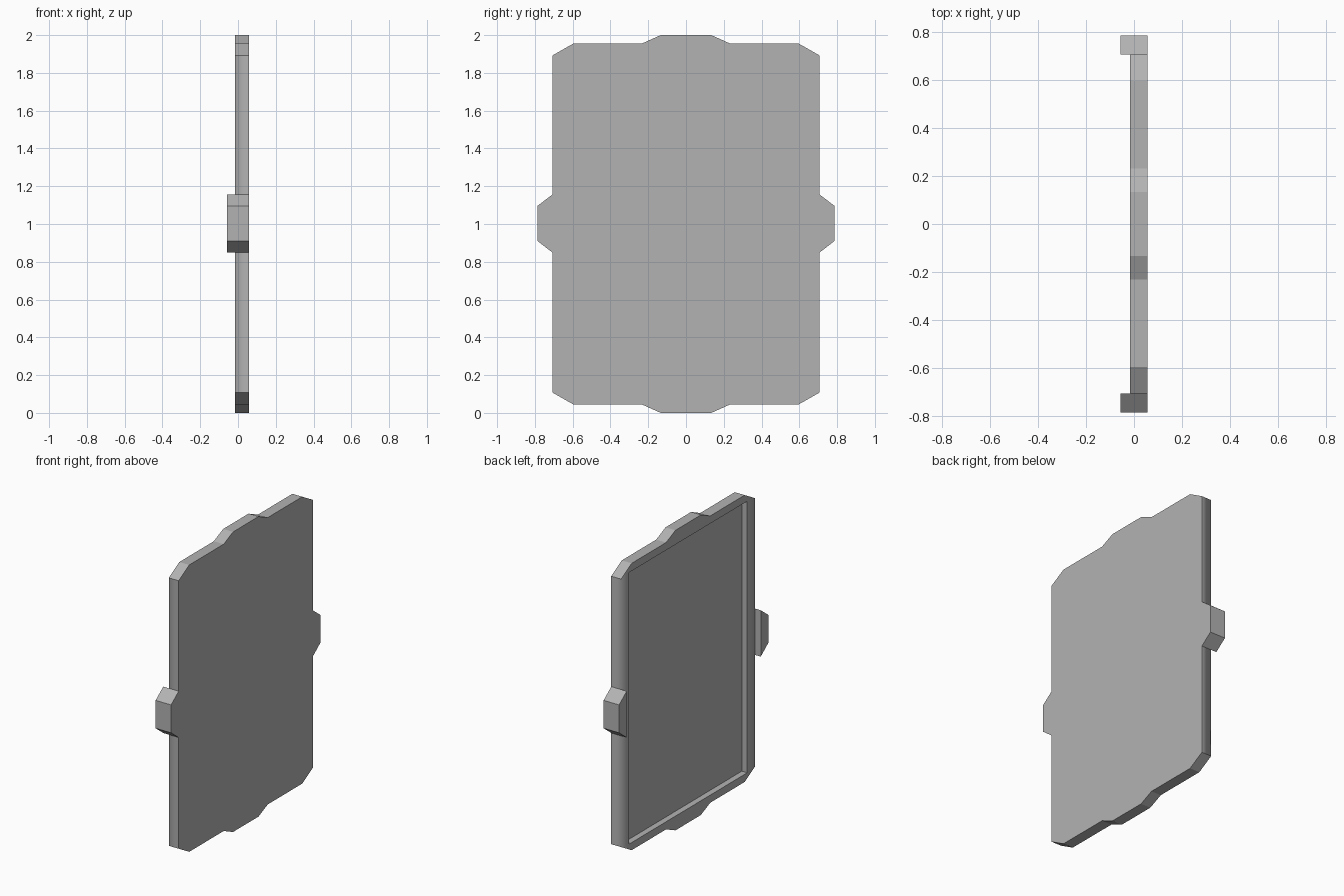
import bpy, bmesh

if "Cube" in bpy.data.objects:
    bpy.data.objects.remove(bpy.data.objects["Cube"])

FRONT, BACK, TAB_BACK = 0.057, -0.016, -0.057

# Dark grey finish
grey = bpy.data.materials.new("dark_grey")
grey.diffuse_color = (0.45, 0.45, 0.45, 1)
grey.use_nodes = True
grey.node_tree.nodes["Principled BSDF"].inputs["Base Color"].default_value = grey.diffuse_color


def prism(name, outline, x0, x1, soft_y=None):
    """Extrude a (y, z) outline along x; upright edges at x0, |y| = soft_y shade softly."""
    bm = bmesh.new()
    face = bm.faces.new([bm.verts.new((x0, y, z)) for y, z in outline])
    ext = bmesh.ops.extrude_face_region(bm, geom=[face])
    verts = [g for g in ext["geom"] if isinstance(g, bmesh.types.BMVert)]
    bmesh.ops.translate(bm, verts=verts, vec=(x1 - x0, 0, 0))
    bmesh.ops.recalc_face_normals(bm, faces=bm.faces)
    if soft_y:
        for f in bm.faces:
            f.smooth = True
        for e in bm.edges:
            e.smooth = all(abs(v.co.x - x0) < 1e-4 and abs(abs(v.co.y) - soft_y) < 1e-4
                           for v in e.verts)
    mesh = bpy.data.meshes.new(name)
    bm.to_mesh(mesh)
    bm.free()
    mesh.materials.append(grey)
    obj = bpy.data.objects.new(name, mesh)
    bpy.context.collection.objects.link(obj)
    return obj


# Panel: quarter outline mirrored to all four corners
quarter = [(0.706, 0.893), (0.595, 0.956), (0.232, 0.956), (0.134, 1.0)]
upper = quarter + [(-y, z) for y, z in reversed(quarter)]
outline = [(y, 1 + z) for y, z in upper] + [(y, 1 - z) for y, z in reversed(upper)]
panel = prism("panel", outline, BACK, FRONT, soft_y=0.706)

# Shallow rectangular recess in the back of the panel
ry, rz = 0.622, 0.905
cutter = prism("recess_cutter",
               [(-ry, 1 - rz), (ry, 1 - rz), (ry, 1 + rz), (-ry, 1 + rz)],
               BACK - 0.1, BACK + 0.04)
cut = panel.modifiers.new("recess", "BOOLEAN")
cut.operation = "DIFFERENCE"
cut.solver = "EXACT"
cut.object = cutter
cutter.hide_render = True
cutter.hide_set(True)

# Thicker side tabs that stick out behind the panel
tab = [(0.706, 0.848), (0.786, 0.91), (0.786, 1.096), (0.706, 1.157)]
for name, side in (("left_tab", -1), ("right_tab", 1)):
    prism(name, [(side * y, z) for y, z in tab], TAB_BACK, FRONT)
